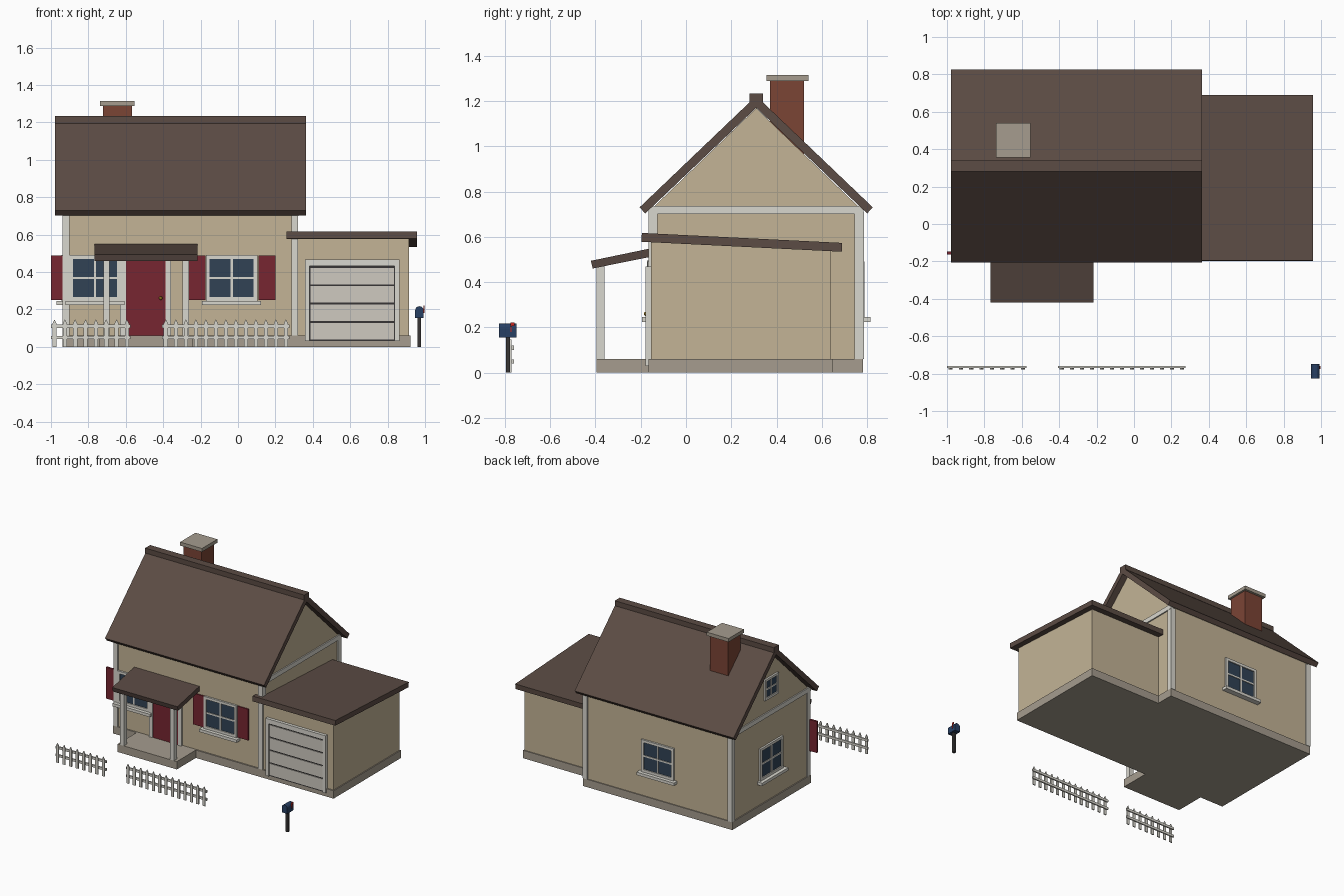
import bpy, bmesh
from math import pi, cos, sin
from mathutils import Matrix, Vector

if "Cube" in bpy.data.objects:
    bpy.data.objects.remove(bpy.data.objects["Cube"])


def material(name, r, g, b):
    m = bpy.data.materials.new(name)
    m.diffuse_color = tuple((c / 255) ** 2.2 for c in (r, g, b)) + (1,)
    m.use_nodes = True
    m.node_tree.nodes["Principled BSDF"].inputs["Base Color"].default_value = m.diffuse_color
    return m


TAN = material("wall_tan", 194, 178, 149)
ROOF = material("roof_brown", 92, 77, 70)
PORCH_ROOF = material("porch_roof_brown", 86, 72, 66)
WHITE = material("trim_white", 216, 214, 205)
RED = material("door_red", 118, 42, 52)
STONE = material("stone", 164, 155, 141)
BRICK = material("brick", 122, 70, 56)
GLASS = material("glass", 52, 68, 86)
DOOR = material("garage_door_grey", 205, 200, 191)
DARK = material("dark", 58, 56, 56)
BLUE = material("mailbox_blue", 44, 66, 100)
FLAG = material("flag_red", 200, 45, 40)
BRASS = material("brass", 190, 150, 50)


def finish(name, bm, mat, M=None):
    if M:
        bm.transform(M)
    bmesh.ops.recalc_face_normals(bm, faces=bm.faces)
    me = bpy.data.meshes.new(name)
    bm.to_mesh(me)
    bm.free()
    me.materials.append(mat)
    ob = bpy.data.objects.new(name, me)
    bpy.context.collection.objects.link(ob)
    return ob


def boxes(name, items, mat, M=None):
    """One object from boxes given as (x0, x1, y0, y1, z0, z1)."""
    bm = bmesh.new()
    for x0, x1, y0, y1, z0, z1 in items:
        T = (Matrix.Translation(((x0 + x1) / 2, (y0 + y1) / 2, (z0 + z1) / 2))
             @ Matrix.Diagonal((x1 - x0, y1 - y0, z1 - z0, 1)))
        bmesh.ops.create_cube(bm, size=1, matrix=T)
    return finish(name, bm, mat, M)


def prisms(name, profiles, mat):
    """Extrude outlines; each item is (points, offset vector)."""
    bm = bmesh.new()
    for pts, off in profiles:
        f = bm.faces.new([bm.verts.new(p) for p in pts])
        r = bmesh.ops.extrude_face_region(bm, geom=[f], use_keep_orig=True)
        vs = [v for v in r["geom"] if isinstance(v, bmesh.types.BMVert)]
        bmesh.ops.translate(bm, verts=vs, vec=Vector(off))
    bmesh.ops.remove_doubles(bm, verts=bm.verts, dist=1e-6)
    return finish(name, bm, mat)


def along_x(yz, x0, x1):
    return [(x0, y, z) for y, z in yz], (x1 - x0, 0, 0)


X0, X1, Y0, Y1, YC = -0.93, 0.315, -0.155, 0.775, 0.31

# Foundations and porch slab
boxes("house_foundation", [(X0 - .008, X1 + .008, -.165, .782, 0, .06)], STONE)
boxes("garage_foundation", [(X1, .922, -.165, .647, 0, .06)], STONE)
boxes("porch_slab", [(-.74, -.24, -.395, -.16, 0, .06)], STONE)

# House and garage walls
prisms("house_walls", [along_x([(Y0, .06), (Y1, .06), (Y1, .72), (YC, 1.168), (Y0, .72)], X0, X1)], TAN)
prisms("garage_walls", [along_x([(Y0, .06), (.64, .06), (.64, .545), (Y0, .58)], X1 - .01, .915)], TAN)

# Roofs
roof = [(YC, 1.222), (YC - .515, .73), (YC - .49, .703), (YC, 1.17)]
roof += [(YC + .49, .703), (YC + .515, .73)]
prisms("main_roof", [along_x(roof, -.979, .363)], ROOF)
boxes("ridge_cap", [(-.979, .363, YC - .03, YC + .03, 1.195, 1.233)], ROOF)
prisms("garage_roof", [along_x([(-.197, .578), (.688, .534), (.69, .573), (-.195, .617)], .26, .958)], ROOF)
prisms("porch_roof", [along_x([(-.412, .46), (-.15, .513), (-.15, .55), (-.42, .494)], -.767, -.217)], PORCH_ROOF)

# Corner boards and gable bands
corners = []
for xs, xa in ((-1, X0), (1, X1)):
    for ys, ya in ((-1, Y0), (1, Y1)):
        xx = sorted((xa + xs * .007, xa - xs * .03))
        yy = sorted((ya + ys * .01, ya - ys * .03))
        corners.append((*xx, *yy, .06, .71))
boxes("corner_boards", corners, WHITE)
boxes("gable_bands", [(X0 - .009, X0 + .01, -.165, .783, .70, .735),
                      (X1 - .01, X1 + .009, -.165, .783, .70, .735)], WHITE)

# Chimney
boxes("chimney", [(-.722, -.568, .372, .522, .95, 1.29)], BRICK)
boxes("chimney_cap", [(-.737, -.553, .355, .54, 1.288, 1.315)], STONE)


def window(name, pos, angle, w, h, t, sill=True):
    """Four-pane window, local front is -y, pos is on the wall."""
    M = Matrix.Translation(pos) @ Matrix.Rotation(angle, 4, 'Z')
    a, b = w / 2, h / 2
    boxes(name + "_glass", [(-a + t / 2, a - t / 2, -.006, .01, -b + t / 2, b - t / 2)], GLASS, M)
    boxes(name + "_frame", [
        (-a, -a + t, -.014, .01, -b, b), (a - t, a, -.014, .01, -b, b),
        (-a + t, a - t, -.014, .01, b - t, b), (-a + t, a - t, -.014, .01, -b, -b + t),
        (-t * .3, t * .3, -.011, .01, -b + t, b - t),
        (-a + t, a - t, -.011, .01, -t * .3, t * .3)], WHITE, M)
    if sill:
        boxes(name + "_sill", [(-a - .02, a + .02, -.04, .01, -b - .022, -b)], WHITE, M)


# Windows and shutters
ZW = .368
window("front_right_window", (-.034, Y0, ZW), 0, .275, .245, .02)
window("front_left_window", (-.765, Y0, ZW), 0, .275, .245, .02)
window("back_window", (-.31, Y1, ZW), pi, .275, .245, .02)
window("left_window", (X0, YC, ZW), -pi / 2, .275, .245, .02)
window("gable_window", (X0, YC, .915), -pi / 2, .16, .16, .018, False)
boxes("shutters", [(x - .045, x + .045, -.164, -.148, .25, .488)
                   for x in (-.955, -.219, .155)], RED)

# Front door
boxes("front_door", [(-.60, -.388, -.166, -.14, .06, .465)], RED)
boxes("door_casing", [(-.63, -.60, -.172, -.14, .06, .495), (-.388, -.358, -.172, -.14, .06, .495),
                      (-.60, -.388, -.172, -.14, .465, .495)], WHITE)
bm = bmesh.new()
bmesh.ops.create_icosphere(bm, subdivisions=2, radius=.01, matrix=Matrix.Translation((-.413, -.176, .26)))
finish("door_knob", bm, BRASS)

# Porch posts and beam
boxes("porch_posts", [(x - .017, x + .017, -.395, -.361, .06, .475) for x in (-.703, -.28)], WHITE)

# Garage door
boxes("garage_door_backing", [(.38, .84, -.166, -.14, .03, .435)], DARK)
boxes("garage_door_panels", [(.387, .835, -.171, -.15, .04 + i * .098, .128 + i * .098)
                             for i in range(4)], DOOR)
boxes("garage_door_casing", [(.357, .382, -.178, -.14, .03, .468), (.838, .863, -.178, -.14, .03, .468),
                             (.382, .838, -.178, -.14, .432, .468)], WHITE)

# Picket fence
pickets, rails = [], []
for x0, x1, n in ((-1.0, -.575, 8), (-.405, .275, 13)):
    rails += [(x0, x1, -.77, -.76, z - .009, z + .009) for z in (.05, .11)]
    for i in range(n):
        x = x0 + .019 + (x1 - x0 - .038) * i / (n - 1)
        outline = [(x - .011, 0), (x + .011, 0), (x + .011, .125), (x, .147), (x - .011, .125)]
        pickets.append(([(px, -.778, pz) for px, pz in outline], (0, .008, 0)))
boxes("fence_rails", rails, WHITE)
prisms("fence_pickets", pickets, WHITE)

# Mailbox
boxes("mailbox_post", [(.96, .979, -.796, -.777, 0, .16)], DARK)
arch = [(.947, .155), (.993, .155)]
arch += [(.97 + .023 * cos(pi * i / 8), .194 + .023 * sin(pi * i / 8)) for i in range(9)]
prisms("mailbox", [([(x, -.825, z) for x, z in arch], (0, .076, 0))], BLUE)
boxes("mailbox_flag", [(.992, .998, -.776, -.77, .18, .222), (.992, .998, -.776, -.758, .206, .222)], FLAG)
